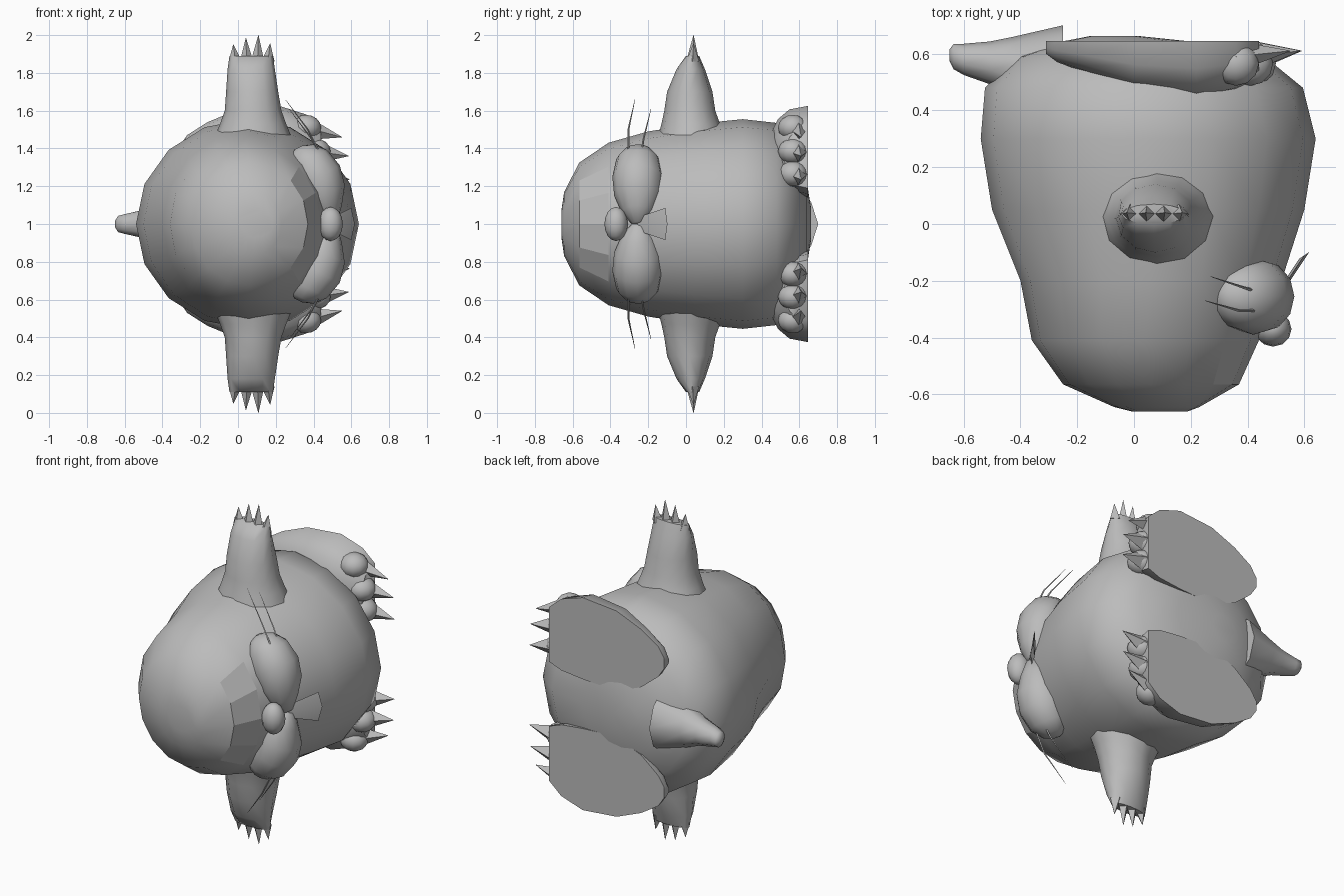
import bpy, bmesh, math
from mathutils import Vector, Matrix

if "Cube" in bpy.data.objects:
    bpy.data.objects.remove(bpy.data.objects["Cube"])

grey = bpy.data.materials.new("plain grey")
grey.diffuse_color = (0.5, 0.5, 0.5, 1)
grey.use_nodes = True
grey.node_tree.nodes["Principled BSDF"].inputs["Base Color"].default_value = grey.diffuse_color


def finish(name, bm, angle=60):
    bmesh.ops.recalc_face_normals(bm, faces=bm.faces)
    me = bpy.data.meshes.new(name)
    bm.to_mesh(me)
    bm.free()
    me.materials.append(grey)
    ob = bpy.data.objects.new(name, me)
    bpy.context.collection.objects.link(ob)
    bpy.ops.object.select_all(action='DESELECT')
    ob.select_set(True)
    bpy.context.view_layer.objects.active = ob
    bpy.ops.object.shade_smooth_by_angle(angle=math.radians(angle))
    return ob


def loft(name, rings, angle=60):
    """Skin a list of point rings and cap both ends."""
    bm = bmesh.new()
    loops = [[bm.verts.new(p) for p in r] for r in rings]
    n = len(loops[0])
    for a, b in zip(loops, loops[1:]):
        for i in range(n):
            j = (i + 1) % n
            bm.faces.new((a[i], a[j], b[j], b[i]))
    bm.faces.new(loops[0])
    bm.faces.new(loops[-1][::-1])
    return finish(name, bm, angle)


def ellipse(c, u, v, n):
    """Ring of n points around c spanned by half axes u and v."""
    c, u, v = Vector(c), Vector(u), Vector(v)
    return [c + u * math.cos(2 * math.pi * i / n) + v * math.sin(2 * math.pi * i / n)
            for i in range(n)]


def ellipsoid(name, c, r, tilt=0):
    bm = bmesh.new()
    bmesh.ops.create_uvsphere(bm, u_segments=12, v_segments=8, radius=1)
    bm.transform(Matrix.Translation(c) @ Matrix.Rotation(tilt, 4, 'Y') @ Matrix.Diagonal((*r, 1)))
    return finish(name, bm)


def spike(name, base, tip, u, v, n=4):
    return loft(name, [ellipse(base, u, v, n),
                       ellipse(tip, Vector(u) * .02, Vector(v) * .02, n)], 30)


def mirrored(ob, name):
    """Copy a part to the other side of the plane z = 1."""
    bm = bmesh.new()
    bm.from_mesh(ob.data)
    for v in bm.verts:
        v.co.z = 2 - v.co.z
    return finish(name, bm)


# Body and head: one skin of rings along y (y, centre x, half x, half z)
body_rings = [(-.66, .09, .10, .07), (-.645, .08, .15, .17), (-.565, .06, .31, .325),
              (-.41, .04, .40, .43), (-.2, .06, .46, .49), (.05, .05, .55, .53),
              (.3, .05, .59, .555), (.48, .035, .56, .535), (.59, .02, .44, .40),
              (.64, -.02, .25, .22), (.663, -.07, .08, .08)]
body = loft("body", [ellipse((cx, y, 1), (rx, 0, 0), (0, 0, rz), 16)
                     for y, cx, rx, rz in body_rings])
# Flat brow facet above the muzzle
for f in body.data.polygons:
    c = f.center
    if -.54 < c.y < -.42 and c.x > .3:
        f.use_smooth = False

# Tail
loft("tail", [ellipse(c, (k * r, r, 0), (0, 0, r), 10) for c, r, k in [
    ((-.25, .50, 1), .20, 0), ((-.40, .54, 1), .12, -.2), ((-.50, .565, 1), .078, -.1),
    ((-.60, .58, 1), .055, 0), ((-.635, .59, 1), .045, 0), ((-.65, .595, 1), .02, 0)]])

# Nose and front teeth
ellipsoid("nose", (.49, -.37, 1), (.065, .062, .09))
loft("front_teeth", [ellipse((x, y, 1), (.018, .012, 0), (0, 0, w), 4)
                     for x, y, w in [(.50, -.26, .035), (.60, -.11, .085)]], 30)

sides = []

# Muzzle cheek: a puff swept from the nose outwards
cheek = [(.50, 1.0, .03), (.475, 1.06, .085), (.455, 1.15, .125), (.42, 1.25, .135),
         (.37, 1.34, .115), (.335, 1.39, .07), (.32, 1.405, .02)]
sides.append(loft("muzzle_cheek", [ellipse((x, -.255, z), (r * .88, 0, r * .45), (0, r, 0), 12)
                                   for x, z, r in cheek]))

# Whiskers
for k, pts in enumerate([[(.45, -.305, 1.34), (.37, -.305, 1.50), (.25, -.27, 1.66)],
                         [(.46, -.245, 1.32), (.39, -.225, 1.45), (.27, -.185, 1.61)]]):
    sides.append(loft(f"whisker_{k + 1}", [ellipse(p, (r, 0, 0), (0, r, 0), 4)
                                           for p, r in zip(pts, (.006, .005, .001))]))

# Arm: tapered, flattened toward the hand (z, centre x, centre y, half x, half y)
arm = [(1.42, .08, .03, .22, .19), (1.53, .08, .025, .175, .155), (1.60, .08, .02, .15, .135),
       (1.70, .075, .02, .138, .12), (1.82, .07, .025, .125, .075), (1.89, .07, .035, .115, .035)]
sides.append(loft("arm", [ellipse((cx, cy, z), (rx, 0, 0), (0, ry, 0), 12)
                          for z, cx, cy, rx, ry in arm]))
for k, (x, z) in enumerate([(-.025, 1.95), (.042, 1.985), (.108, 2.0), (.17, 1.955)]):
    sides.append(spike(f"finger_claw_{k + 1}", (.07 + (x - .07) * .88, .035, 1.86), (x, .04, z),
                       (.036, 0, 0), (0, .035, 0)))

# Foot: domed oval with a flat sole (x, centre z, half z, dome height y)
foot = [(-.31, 1.38, .03, .60), (-.27, 1.38, .09, .57), (-.16, 1.37, .17, .53),
        (0, 1.37, .235, .465), (.22, 1.385, .24, .435), (.36, 1.37, .21, .47),
        (.44, 1.35, .16, .52)]
sole = .645
rings = []
for x, cz, rz, top in foot:
    arch = [(x, sole - (sole - top) * math.sin(math.pi * i / 8) ** .8,
             cz - rz * math.cos(math.pi * i / 8)) for i in range(9)]
    rings.append(arch)
sides.append(loft("foot", rings, 50))
for k, (x, z, tx, tz) in enumerate([(.36, 1.51, .55, 1.46), (.41, 1.385, .585, 1.36),
                                    (.42, 1.265, .59, 1.235)]):
    sides.append(ellipsoid(f"toe_{k + 1}", (x, .565, z), (.08, .078, .068)))
    sides.append(spike(f"toe_claw_{k + 1}", (x, .59, z), (tx, .61, tz),
                       (0, .055, 0), (0, 0, .065)))

# Other side of the body
for ob in sides:
    base = ob.name
    ob.name = base + "_upper"
    mirrored(ob, base + "_lower")
